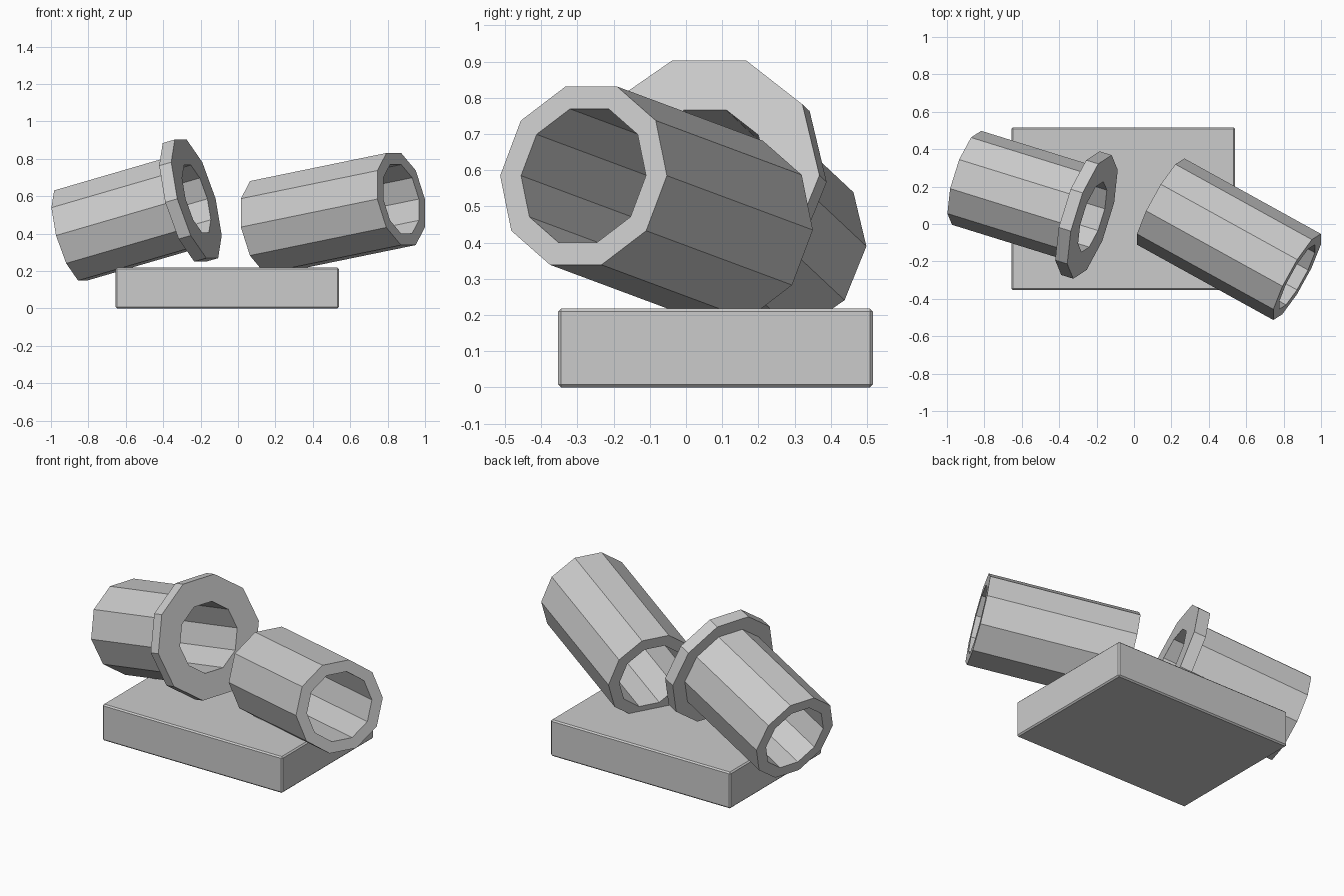
import bpy, bmesh, math
from mathutils import Vector

if "Cube" in bpy.data.objects:
    bpy.data.objects.remove(bpy.data.objects["Cube"])

SIDES = 10


def add_object(name, bm):
    bmesh.ops.recalc_face_normals(bm, faces=bm.faces[:])
    mesh = bpy.data.meshes.new(name)
    bm.to_mesh(mesh)
    bm.free()
    obj = bpy.data.objects.new(name, mesh)
    bpy.context.collection.objects.link(obj)
    return obj


def tube(name, start, end, profile):
    """Ring-shaped body: closed profile of (radius, distance back from the end)."""
    start, end = Vector(start), Vector(end)
    axis = (end - start).normalized()
    side = axis.cross(Vector((0, 0, 1))).normalized()
    up = side.cross(axis)
    bm = bmesh.new()
    rings = []
    for radius, back in profile:
        centre = end - axis * back
        ring = []
        for k in range(SIDES):
            a = 2 * math.pi * k / SIDES
            ring.append(bm.verts.new(centre + radius * (side * math.cos(a) + up * math.sin(a))))
        rings.append(ring)
    for i, ring in enumerate(rings):
        nxt = rings[(i + 1) % len(rings)]
        for k in range(SIDES):
            j = (k + 1) % SIDES
            bm.faces.new((ring[k], ring[j], nxt[j], nxt[k]))
    return add_object(name, bm)


# base slab with a fine bevelled edge
lo, hi = Vector((-0.655, -0.353, 0)), Vector((0.54, 0.516, 0.218))
bm = bmesh.new()
bmesh.ops.create_cube(bm, size=1)
for v in bm.verts:
    v.co = Vector([(lo[i] + hi[i]) / 2 + v.co[i] * (hi[i] - lo[i]) for i in range(3)])
slab = add_object("base_slab", bm)
bevel = slab.modifiers.new("edge_bevel", 'BEVEL')
bevel.width = 0.008
bevel.segments = 1

OUTER, INNER, FLANGE, THICK = 0.263, 0.197, 0.346, 0.07

# plain pipe on the right
a, b = (0.1425, 0.12, 0.435), (0.872, -0.283, 0.585)
length = (Vector(b) - Vector(a)).length
tube("plain_pipe", a, b, [(OUTER, 0), (OUTER, length), (INNER, length), (INNER, 0)])

# flanged pipe on the left
a, b = (-0.895, 0.247, 0.39), (-0.222, 0.038, 0.586)
length = (Vector(b) - Vector(a)).length
tube("flanged_pipe", a, b, [(FLANGE, 0), (FLANGE, THICK), (OUTER, THICK),
                            (OUTER, length), (INNER, length), (INNER, 0)])
